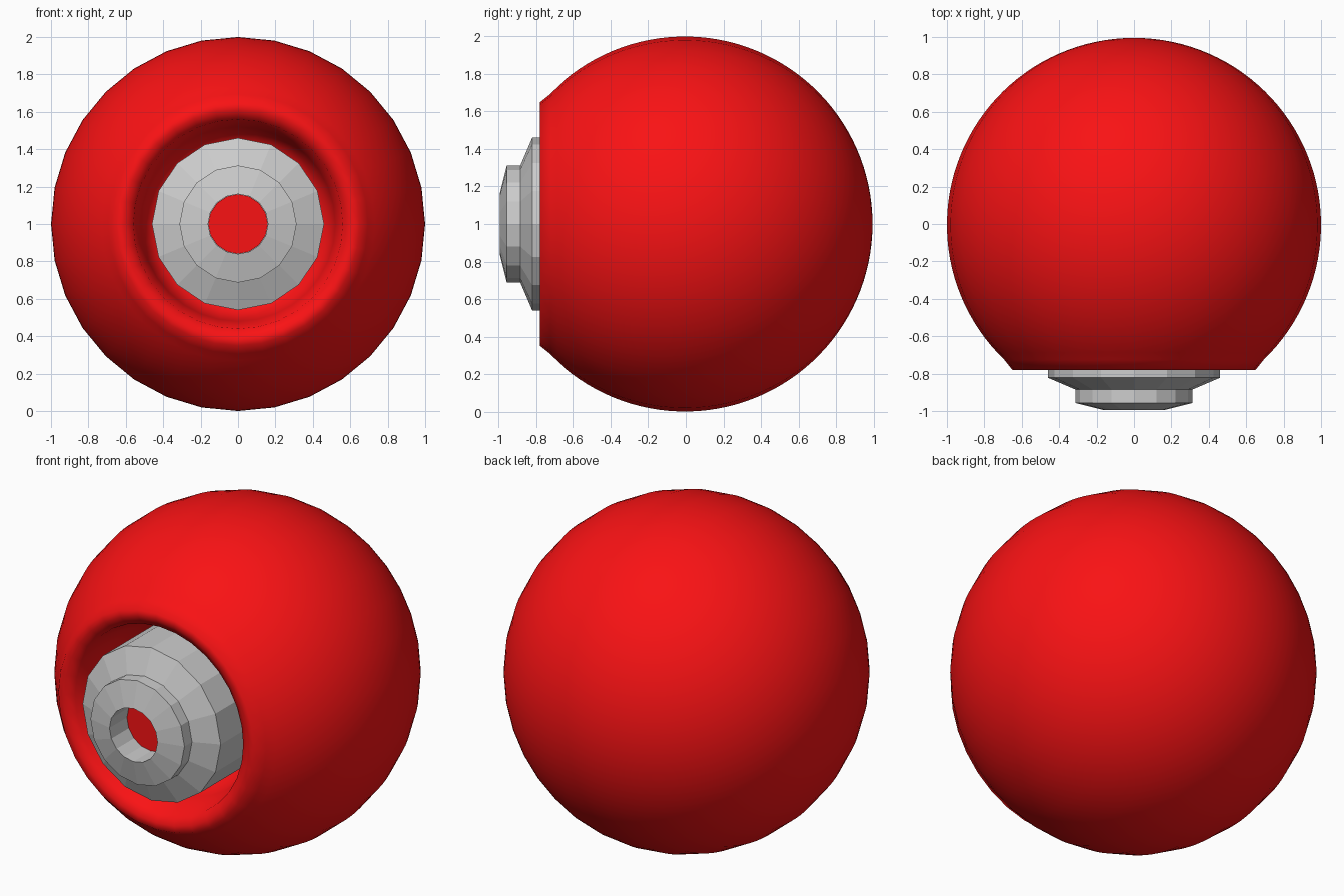
import bpy, bmesh
from math import sin, cos, pi, radians

if "Cube" in bpy.data.objects:
    bpy.data.objects.remove(bpy.data.objects["Cube"])

red = bpy.data.materials.new("red_paint")
red.diffuse_color = (0.95, 0.006, 0.007, 1)
red.use_nodes = True
red.node_tree.nodes["Principled BSDF"].inputs["Base Color"].default_value = red.diffuse_color


def lathe(name, profile, sides, smooth=False, mat=None):
    """Revolve (radius, y) points around the front-back axis at z = 1."""
    bm = bmesh.new()
    rings = []
    for r, y in profile:
        if r < 1e-5:
            rings.append([bm.verts.new((0, y, 1))])
        else:
            rings.append([bm.verts.new((r * cos(2 * pi * i / sides), y,
                                        1 + r * sin(2 * pi * i / sides)))
                          for i in range(sides)])
    for a, b in zip(rings, rings[1:]):
        for i in range(sides):
            j = (i + 1) % sides
            corners = [a[i % len(a)], a[j % len(a)], b[j % len(b)], b[i % len(b)]]
            bm.faces.new(list(dict.fromkeys(corners)))
    bmesh.ops.recalc_face_normals(bm, faces=bm.faces)
    for f in bm.faces:
        f.smooth = smooth
    me = bpy.data.meshes.new(name)
    bm.to_mesh(me)
    bm.free()
    if mat:
        me.materials.append(mat)
    ob = bpy.data.objects.new(name, me)
    bpy.context.collection.objects.link(ob)
    return ob


# Round body: sphere arc from the back pole, then a flat rim and deep socket
STEPS = 46
END = radians(136)
arc = [(sin(END * i / STEPS), -0.005 + cos(END * i / STEPS)) for i in range(STEPS + 1)]
socket = [(0.65, -0.78), (0.61, -0.78), (0.56, -0.75), (0.52, -0.55), (0.46, -0.32), (0, -0.32)]
lathe("ball_body", arc + socket, 32, True, red)

# Stepped nozzle ring with a central hole
lathe("nozzle", [(0, -0.30), (0.46, -0.30), (0.46, -0.822), (0.313, -0.885),
                 (0.313, -0.957), (0.16, -0.995), (0.16, -0.82), (0, -0.82)], 16)

# Red disc at the bottom of the nozzle hole
lathe("hole_floor", [(0, -0.83), (0.159, -0.83), (0.159, -0.81), (0, -0.81)], 16, False, red)
